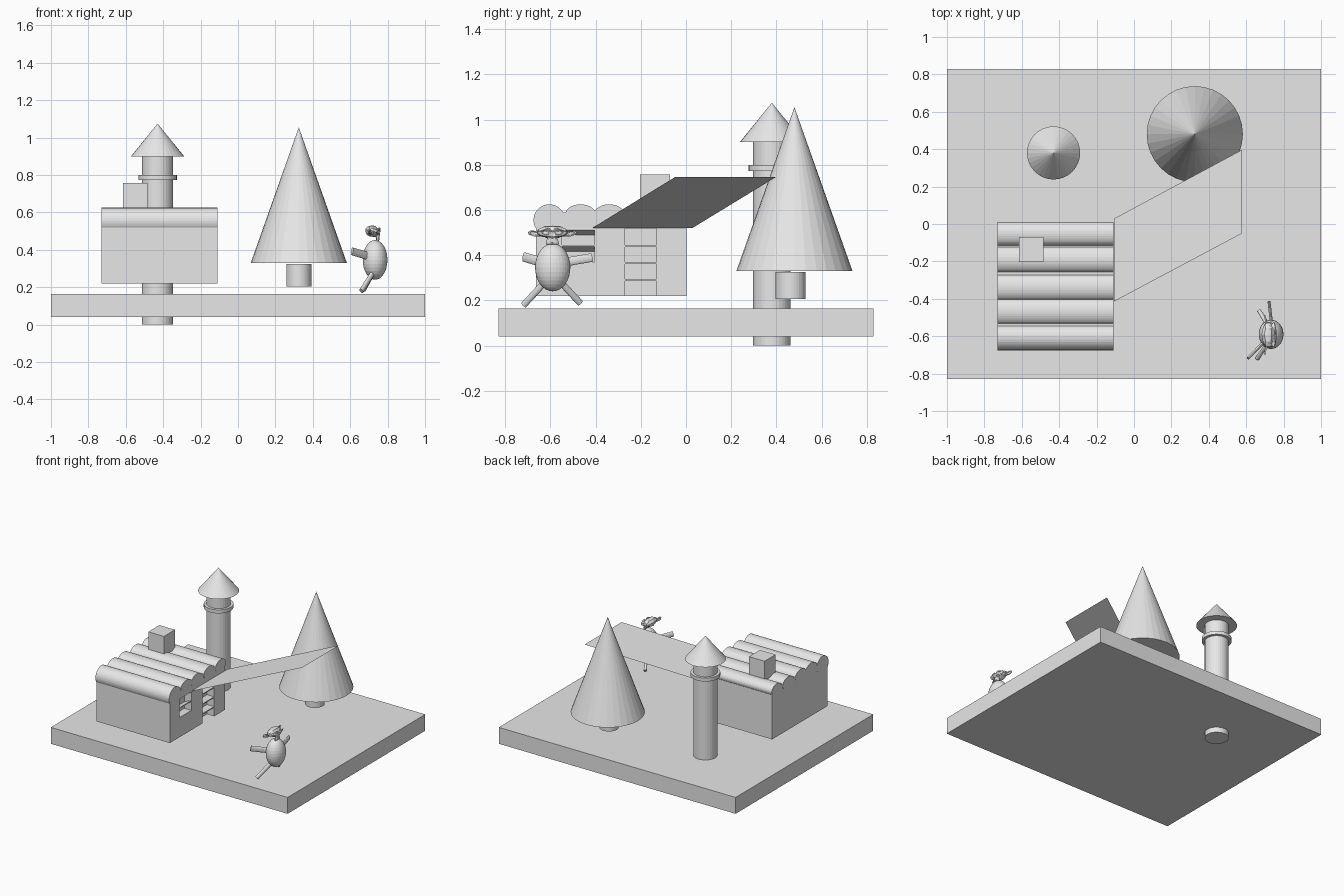
import bpy, math
from mathutils import Vector, Matrix

if "Cube" in bpy.data.objects:
    bpy.data.objects.remove(bpy.data.objects["Cube"])

grey = bpy.data.materials.new("pale_grey")
grey.diffuse_color = (0.8, 0.8, 0.8, 1)
grey.use_nodes = True
grey.node_tree.nodes["Principled BSDF"].inputs["Base Color"].default_value = grey.diffuse_color


def finish(name):
    ob = bpy.context.object
    ob.name = name
    ob.data.materials.clear()
    ob.data.materials.append(grey)
    return ob


def box(name, x0, x1, y0, y1, z0, z1):
    bpy.ops.mesh.primitive_cube_add(size=1, location=((x0 + x1) / 2, (y0 + y1) / 2, (z0 + z1) / 2))
    ob = finish(name)
    ob.scale = (x1 - x0, y1 - y0, z1 - z0)
    return ob


def cone(name, x, y, z0, z1, r0, r1=0.0):
    bpy.ops.mesh.primitive_cone_add(vertices=32, radius1=r0, radius2=r1, depth=z1 - z0,
                                    location=(x, y, (z0 + z1) / 2))
    return finish(name)


def limb(name, a, b, wide, tall):
    # flattened rod from a to b, broad side upright
    a, b = Vector(a), Vector(b)
    d = (b - a).normalized()
    side = d.cross(Vector((0, 0, 1))).normalized()
    up = side.cross(d)
    bpy.ops.mesh.primitive_cylinder_add(vertices=16, radius=0.5, depth=1)
    ob = finish(name)
    rot = Matrix((side, up, d)).transposed().to_4x4()
    size = Matrix.Diagonal((wide, tall, (b - a).length, 1))
    ob.matrix_world = Matrix.Translation((a + b) / 2) @ rot @ size
    return ob


def sheet(name, pts):
    me = bpy.data.meshes.new(name)
    me.from_pydata(pts, [], [range(len(pts))])
    ob = bpy.data.objects.new(name, me)
    bpy.context.collection.objects.link(ob)
    me.materials.append(grey)
    return ob


# base slab
box("base_slab", -1, 1, -0.83, 0.83, 0.04, 0.165)

# round tower, running through the slab
cone("tower_shaft", -0.43, 0.38, 0, 0.9, 0.083, 0.083)
cone("tower_ring", -0.43, 0.38, 0.773, 0.8, 0.103, 0.103)
cone("tower_roof", -0.43, 0.38, 0.9, 1.075, 0.142)

# tree
cone("tree_trunk", 0.325, 0.463, 0.205, 0.325, 0.067, 0.067)
cone("tree_crown", 0.325, 0.48, 0.33, 1.055, 0.257)

# house with window and doorway recesses in the right wall
house = box("house_walls", -0.73, -0.11, -0.665, 0.003, 0.22, 0.59)
for name, y0, y1, z0 in (("window_cutter", -0.55, -0.405, 0.37), ("door_cutter", -0.27, -0.13, 0.2)):
    cutter = box(name, -0.17, -0.05, y0, y1, z0, 0.517)
    cutter.hide_render = True
    cutter.display_type = 'WIRE'
    mod = house.modifiers.new(name, 'BOOLEAN')
    mod.operation = 'DIFFERENCE'
    mod.solver = 'EXACT'
    mod.object = cutter

# doorway shelves
for i, z in enumerate((0.29, 0.365, 0.44)):
    box(f"door_shelf_{i}", -0.172, -0.111, -0.272, -0.128, z - 0.004, z + 0.004)

# window slats, tilted outward
for i, z in enumerate((0.503, 0.43)):
    slat = box(f"window_slat_{i}", -0.17, -0.108, -0.55, -0.405, z - 0.003, z + 0.003)
    slat.rotation_euler = (0, -math.radians(22), 0)

# rolled roof tiles
for i, (y, r) in enumerate(((-0.605, 0.07), (-0.467, 0.068), (-0.34, 0.068), (-0.19, 0.068), (-0.053, 0.063))):
    bpy.ops.mesh.primitive_cylinder_add(vertices=32, radius=r, depth=0.622, location=(-0.42, y, 0.625 - r),
                                        rotation=(0, math.pi / 2, 0))
    # keep only the upper part above the openings
    roll = finish(f"roof_roll_{i}")
    if i:
        roll.dimensions = (0.09, 2 * r, 0.622)
        roll.location.z = 0.58

# chimney
box("chimney", -0.615, -0.483, -0.203, -0.07, 0.61, 0.758)

# thin slanted awning
sheet("awning", [(-0.108, -0.415, 0.52), (0.578, -0.05, 0.745), (0.578, 0.397, 0.745), (-0.108, 0.028, 0.52)])

# small figure: egg body, ape head, flat limbs
bpy.ops.mesh.primitive_uv_sphere_add(segments=32, ring_count=16, radius=1, location=(0.733, -0.59, 0.346))
finish("figure_body").scale = (0.066, 0.078, 0.106)
bpy.ops.mesh.primitive_monkey_add(size=2, location=(0.722, -0.592, 0.488), rotation=(0, 0, math.pi / 2))
finish("figure_head").scale = (0.0787, 0.047, 0.043)
limb("arm_left", (0.70, -0.625, 0.365), (0.61, -0.718, 0.392), 0.016, 0.042)
limb("arm_right", (0.735, -0.53, 0.37), (0.722, -0.415, 0.39), 0.016, 0.038)
limb("leg_left", (0.72, -0.63, 0.275), (0.66, -0.718, 0.18), 0.022, 0.03)
limb("leg_right", (0.72, -0.55, 0.275), (0.672, -0.468, 0.188), 0.022, 0.03)
